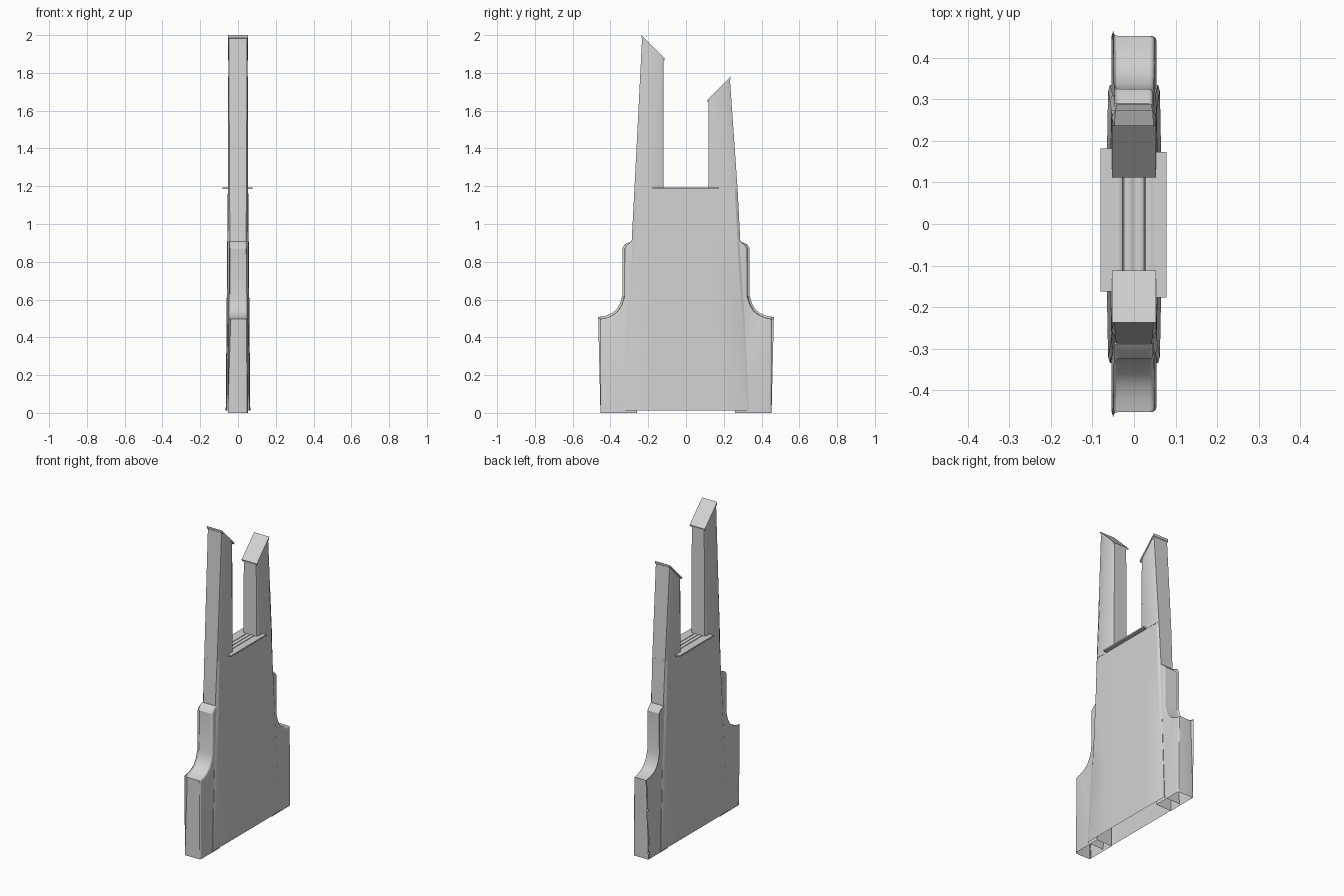
import bpy, bmesh, math
from mathutils import Vector

cube = bpy.data.objects.get("Cube")
if cube:
    bpy.data.objects.remove(cube, do_unlink=True)

grey = bpy.data.materials.new("light grey")
grey.use_nodes = True
colour = (0.65, 0.65, 0.65, 1)
grey.diffuse_color = colour
grey.node_tree.nodes["Principled BSDF"].inputs["Base Color"].default_value = colour


def finish(name, bm):
    bmesh.ops.recalc_face_normals(bm, faces=bm.faces)
    mesh = bpy.data.meshes.new(name)
    bm.to_mesh(mesh)
    bm.free()
    obj = bpy.data.objects.new(name, mesh)
    bpy.context.collection.objects.link(obj)
    mesh.materials.append(grey)
    bpy.ops.object.select_all(action='DESELECT')
    obj.select_set(True)
    bpy.context.view_layer.objects.active = obj
    bpy.ops.object.shade_smooth_by_angle(angle=math.radians(30))
    return obj


def open_bottom(bm):
    low = min(v.co.z for v in bm.verts)
    faces = [f for f in bm.faces if all(v.co.z < low + 0.001 for v in f.verts)]
    bmesh.ops.delete(bm, geom=faces, context='FACES_ONLY')


def loft(bm, rings):
    loops = [[bm.verts.new(p) for p in ring] for ring in rings]
    for a, b in zip(loops, loops[1:]):
        n = len(a)
        for i in range(n):
            bm.faces.new((a[i], a[(i + 1) % n], b[(i + 1) % n], b[i]))
    bm.faces.new(loops[0])
    bm.faces.new(loops[-1])


def extrude_x(name, profile, half_width, bevel=0.0, taper=0.0, is_open=False):
    """Extrude a (y, z) profile across the width."""
    bm = bmesh.new()
    loft(bm, [[(s * (half_width - taper * z), y, z) for y, z in profile] for s in (-1, 1)])
    if is_open:
        open_bottom(bm)
    if bevel:
        edge_y = max(abs(y) for y, z in profile)
        inner_y = min(abs(y) for y, z in profile)
        edges = [e for e in bm.edges
                 if e.verts[0].co.x * e.verts[1].co.x > 0
                 and all(abs(v.co.y) > inner_y + 0.01 for v in e.verts)
                 and edge_y > 0]
        bmesh.ops.bevel(bm, geom=edges, offset=bevel, segments=3, profile=0.5, affect='EDGES')
    return finish(name, bm)


def box(name, low, high):
    bm = bmesh.new()
    bmesh.ops.create_cube(bm, size=1)
    for v in bm.verts:
        v.co = Vector(low[i] if v.co[i] < 0 else high[i] for i in range(3))
    return finish(name, bm)


# Tapered hollow fin body
def body_ring(z, half_y, half_x, edge_x):
    quarter = [(edge_x, half_y), (half_x * 0.96, half_y - 0.015), (half_x, half_y * 0.55)]
    right = quarter + [(x, -y) for x, y in reversed(quarter)]
    return [(x, y, z) for x, y in right + [(-x, -y) for x, y in right]]


bm = bmesh.new()
loft(bm, [body_ring(0.012, 0.335, 0.065, 0.058),
          body_ring(0.45, 0.312, 0.061, 0.052),
          body_ring(0.9, 0.288, 0.057, 0.042),
          body_ring(1.188, 0.273, 0.054, 0.045)])
open_bottom(bm)
finish("fin_body", bm)

# Twin prongs with slanted caps; front one is taller
for label, side, tip in (("front", -1, 1.995), ("back", 1, 1.775)):
    def prong_ring(outer, hw, edge, height):
        half = [(edge, outer), (hw, outer - 0.015), (hw, 0.135), (hw - 0.007, 0.12)]
        points = half + [(-x, y) for x, y in reversed(half)]
        return [(x, side * y, height(y)) for x, y in points]

    bm = bmesh.new()
    loft(bm, [prong_ring(0.273, 0.054, 0.045, lambda y: 1.185),
              prong_ring(0.232, 0.05, 0.048, lambda y: tip - (0.232 - y))])
    finish(label + "_prong", bm)
    extrude_x(label + "_prong_cap",
              [(side * 0.237, tip + 0.005), (side * 0.112, tip - 0.12),
               (side * 0.115, tip - 0.13), (side * 0.235, tip - 0.01)], 0.053)

# Stepped buttresses at each end, open underneath
for label, side in (("front", -1), ("back", 1)):
    profile = [(0.26, 0), (0.453, 0), (0.453, 0.497), (0.42, 0.503), (0.385, 0.518),
               (0.358, 0.54), (0.338, 0.575), (0.325, 0.62), (0.325, 0.87),
               (0.315, 0.885), (0.29, 0.907), (0.26, 0.907)]
    extrude_x(label + "_buttress", [(side * y, z) for y, z in profile],
              0.054, bevel=0.012, taper=0.008, is_open=True)

# Rounded slats on the floor between the prongs
for i in range(4):
    centre = -0.039 + i * 0.026
    arc = [(centre + 0.013 * math.cos(a), 1.186 + 0.008 * math.sin(a))
           for a in (math.pi * k / 6 for k in range(7))]
    bm = bmesh.new()
    loft(bm, [[(x, y, z) for x, z in arc] for y in (-0.122, 0.122)])
    finish("slat_%d" % (i + 1), bm)

# Thin ledges either side of the slats
box("right_ledge", (-0.081, -0.163, 1.184), (-0.045, 0.182, 1.193))
box("left_ledge", (0.045, -0.177, 1.184), (0.078, 0.174, 1.193))
